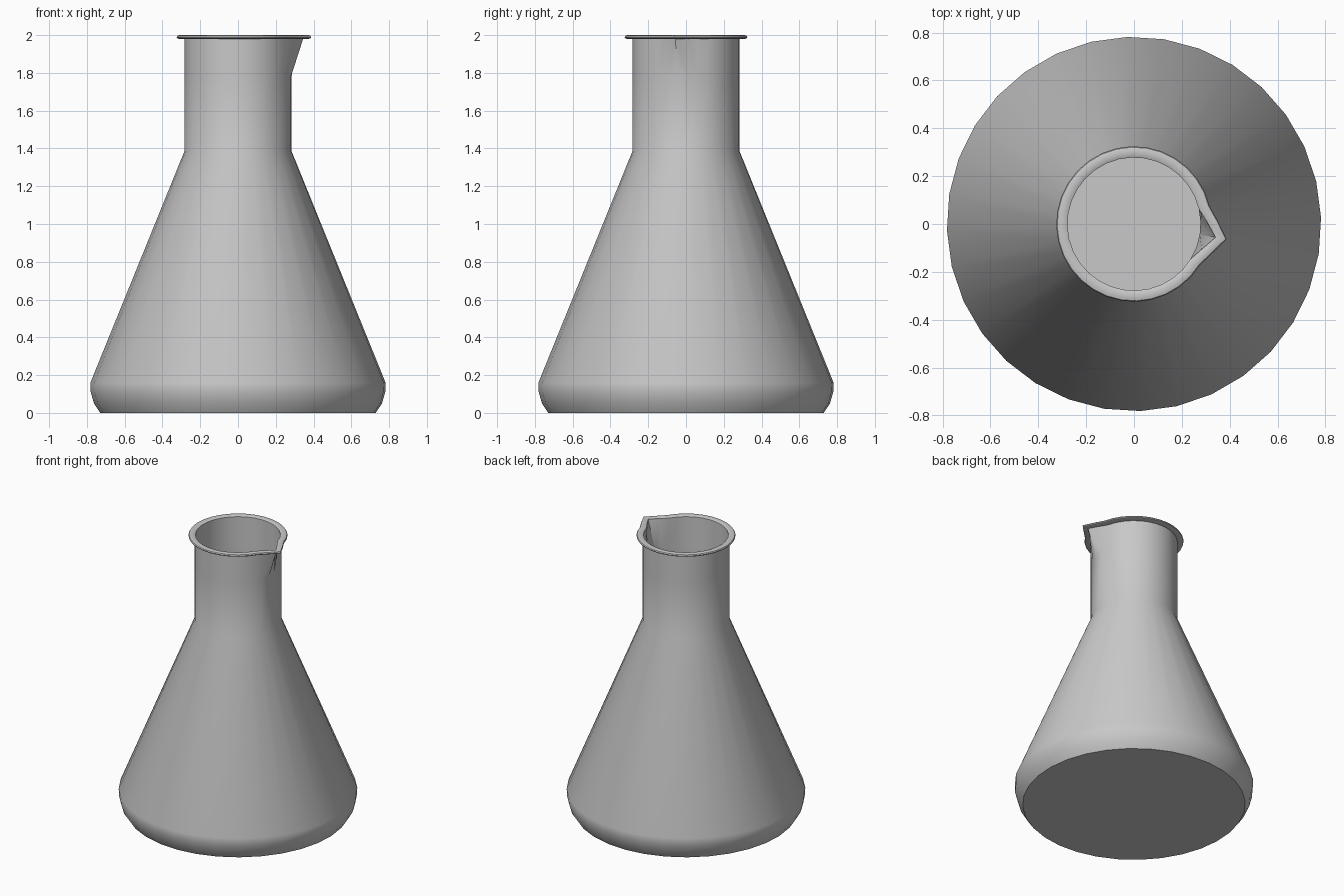
import bpy
import bmesh
from math import cos, sin, radians, tau

cube = bpy.data.objects.get("Cube")
if cube:
    bpy.data.objects.remove(cube, do_unlink=True)

SIDES = 32
START = radians(2)
WALL = 0.006
TIP = SIDES - 1                       # column of the pouring tip
SPOUT = {TIP: 0.067, TIP - 1: 0.024, 0: 0.026}

grey = bpy.data.materials.new("pale grey glass")
grey.use_nodes = True
color = (0.58, 0.58, 0.58, 1)
grey.diffuse_color = color
grey.node_tree.nodes["Principled BSDF"].inputs["Base Color"].default_value = color


def turn(name, profile, close_ring=False, cap=False):
    """Revolve (radius, height, spout amount) points around z."""
    bm = bmesh.new()
    rings = []
    for r, z, pull in profile:
        ring = []
        for i in range(SIDES):
            a = START + tau * i / SIDES
            rr = r + pull * SPOUT.get(i, 0)
            ring.append(bm.verts.new((rr * cos(a), rr * sin(a), z)))
        rings.append(ring)
    pairs = list(zip(rings, rings[1:]))
    if close_ring:
        pairs.append((rings[-1], rings[0]))
    for low, high in pairs:
        for i in range(SIDES):
            j = (i + 1) % SIDES
            bm.faces.new((low[i], low[j], high[j], high[i]))
    if cap:
        # outer base and inner floor, fanned from their centres
        for ring, flip in ((rings[0], True), (rings[-1], False)):
            mid = bm.verts.new((0, 0, ring[0].co.z))
            for i in range(SIDES):
                j = (i + 1) % SIDES
                tri = (ring[j], ring[i], mid) if flip else (ring[i], ring[j], mid)
                bm.faces.new(tri)
    bmesh.ops.recalc_face_normals(bm, faces=bm.faces)
    mesh = bpy.data.meshes.new(name)
    bm.to_mesh(mesh)
    bm.free()
    mesh.materials.append(grey)
    obj = bpy.data.objects.new(name, mesh)
    bpy.context.collection.objects.link(obj)
    bpy.ops.object.select_all(action="DESELECT")
    obj.select_set(True)
    bpy.context.view_layer.objects.active = obj
    bpy.ops.object.shade_smooth_by_angle(angle=radians(40))
    return obj


# Flask wall: rounded base, cone, straight neck with pinched spout
outer = [(0.73, 0, 0), (0.763, 0.05, 0), (0.78, 0.11, 0), (0.782, 0.16, 0),
         (0.284, 1.385, 0), (0.284, 1.78, 0), (0.284, 1.985, 1)]
inner = [(r - WALL, max(z, WALL), pull) for r, z, pull in reversed(outer)]
turn("flask_body", outer + inner, cap=True)

# Rolled lip that follows the spout
lip = [(0.278, 1.982, 1), (0.312, 1.98, 1), (0.323, 1.984, 1), (0.325, 1.99, 1),
       (0.321, 1.997, 1), (0.31, 2.0, 1), (0.29, 2.0, 1), (0.278, 1.994, 1)]
turn("flask_lip", lip, close_ring=True)
